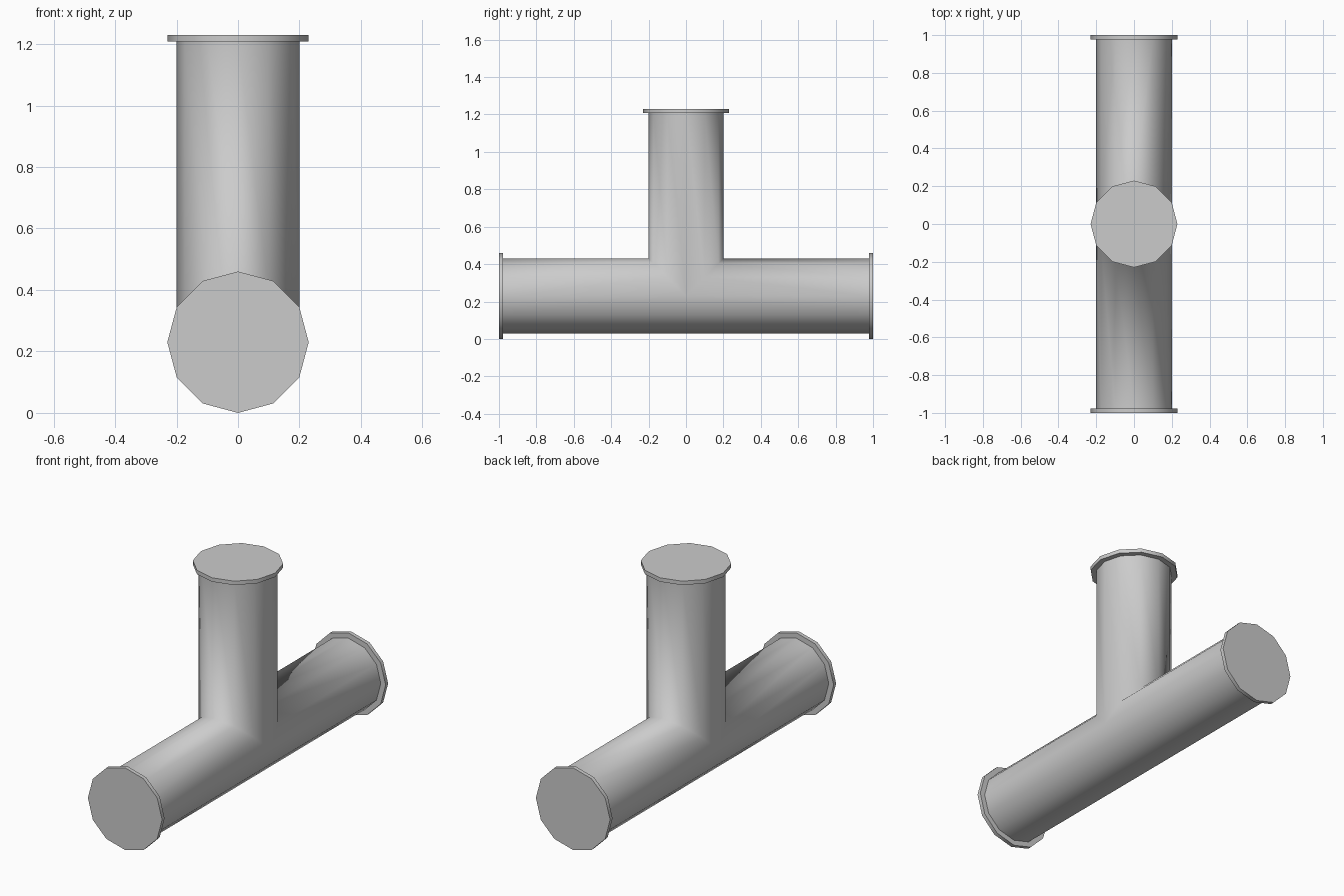
import bpy, bmesh, math
from mathutils import Matrix, Vector

cube = bpy.data.objects.get("Cube")
if cube:
    bpy.data.objects.remove(cube, do_unlink=True)

SIDES = 12
PIPE_R, FLANGE_R, FLANGE_T = 0.2, 0.23, 0.022
AXIS_Z = FLANGE_R          # height of the horizontal run
REACH = 1.0                # from the junction to each flange face

metal = bpy.data.materials.new("plain grey")
metal.use_nodes = True
grey = (0.6, 0.6, 0.6, 1)
metal.diffuse_color = grey
metal.node_tree.nodes["Principled BSDF"].inputs["Base Color"].default_value = grey


def finish(bm, name, angle):
    bmesh.ops.recalc_face_normals(bm, faces=bm.faces)
    mesh = bpy.data.meshes.new(name)
    bm.to_mesh(mesh)
    bm.free()
    obj = bpy.data.objects.new(name, mesh)
    bpy.context.collection.objects.link(obj)
    mesh.materials.append(metal)
    bpy.ops.object.select_all(action='DESELECT')
    obj.select_set(True)
    bpy.context.view_layer.objects.active = obj
    bpy.ops.object.shade_smooth_by_angle(angle=math.radians(angle))


# Tee body: three tubes mitred together along their shared seams
ring = [(PIPE_R * math.cos(a), PIPE_R * math.sin(a))
        for a in (math.tau * i / SIDES for i in range(SIDES))]
end = REACH - FLANGE_T
bm = bmesh.new()


def tube(outer, inner):
    a = [bm.verts.new(p) for p in outer]
    b = [bm.verts.new(p) for p in inner]
    for i in range(SIDES):
        j = (i + 1) % SIDES
        bm.faces.new((a[i], a[j], b[j], b[i]))


for s in (-1, 1):
    tube([(x, s * end, AXIS_Z + z) for x, z in ring],
         [(x, s * max(0, z), AXIS_Z + z) for x, z in ring])
tube([(x, y, AXIS_Z + end) for x, y in ring],
     [(x, y, AXIS_Z + abs(y)) for x, y in ring])
bmesh.ops.remove_doubles(bm, verts=bm.verts, dist=0.0001)
finish(bm, "tee_pipe", 100)

# Flange discs closing the three ends
for name, direction in (("front_flange", (0, -1, 0)),
                        ("back_flange", (0, 1, 0)),
                        ("top_flange", (0, 0, 1))):
    d = Vector(direction)
    turn = Matrix.Rotation(-d.y * math.pi / 2, 4, 'X')
    place = Matrix.Translation(d * (REACH - FLANGE_T / 2) + Vector((0, 0, AXIS_Z)))
    bm = bmesh.new()
    bmesh.ops.create_cone(bm, cap_ends=True, segments=SIDES, radius1=FLANGE_R,
                          radius2=FLANGE_R, depth=FLANGE_T, matrix=place @ turn)
    finish(bm, name, 40)
